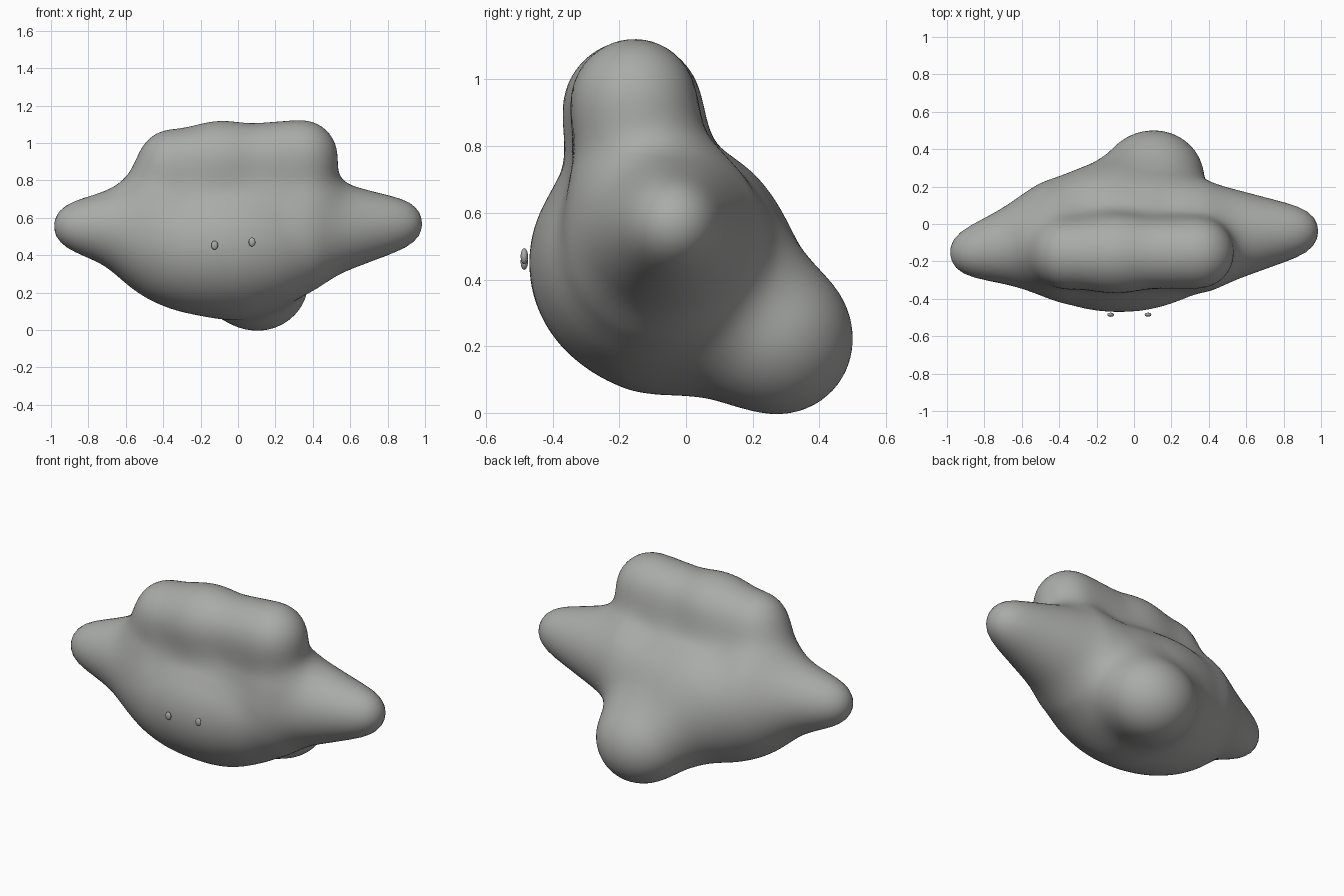
import bpy, bmesh, math
from mathutils import Vector

if "Cube" in bpy.data.objects:
    bpy.data.objects.remove(bpy.data.objects["Cube"])

grey = bpy.data.materials.new("stone grey")
grey.diffuse_color = (0.40, 0.41, 0.395, 1)
grey.use_nodes = True
grey.node_tree.nodes["Principled BSDF"].inputs["Base Color"].default_value = grey.diffuse_color

# Rounded limbs: start, start radius, end, end radius
LIMBS = [(Vector(a), ra, Vector(b), rb) for a, ra, b, rb in [
    ((-0.35, -0.16, 0.885), 0.19, (-0.10, -0.16, 0.905), 0.19),  # head crest, left
    ((-0.10, -0.16, 0.905), 0.185, (0.34, -0.155, 0.93), 0.195), # head crest, right
    ((-0.42, -0.135, 0.70), 0.20, (0.345, -0.13, 0.70), 0.205),  # crest base
    ((-0.45, -0.09, 0.535), 0.29, (-0.85, -0.15, 0.555), 0.148), # left arm
    ((0.40, -0.06, 0.54), 0.285, (0.85, -0.04, 0.565), 0.148),   # right arm
    ((0.00, -0.02, 0.36), 0.285, (0.11, 0.29, 0.205), 0.20),     # tail
    ((-0.16, 0.01, 0.45), 0.27, (0.04, 0.245, 0.25), 0.215),     # tail, left flank
    ((0.16, 0.01, 0.45), 0.26, (0.17, 0.25, 0.25), 0.20),        # tail, right flank
    ((-0.25, 0.00, 0.51), 0.20, (0.28, 0.00, 0.53), 0.19),       # back
]]
BELLY, BELLY_R = Vector((-0.08, -0.08, 0.45)), (0.60, 0.39, 0.38)
BLEND = 0.10
AXES = [(a, ra, b - a, rb - ra, (b - a).length_squared) for a, ra, b, rb in LIMBS]


def distance(p):
    """Smoothly blended distance to the belly and all limbs."""
    q = p - BELLY
    u = Vector([q[i] / BELLY_R[i] for i in range(3)])
    v = Vector([u[i] / BELLY_R[i] for i in range(3)])
    d = u.length * (u.length - 1) / max(v.length, 1e-6)
    for a, ra, ab, dr, l2 in AXES:
        w = p - a
        t = min(max(w.dot(ab) / l2, 0), 1)
        e = (w - ab * t).length - ra - dr * t
        h = max(BLEND - abs(d - e), 0) / BLEND
        d = min(d, e) - h * h * BLEND / 4
    return d


def finish(bm, name):
    mesh = bpy.data.meshes.new(name)
    bm.to_mesh(mesh)
    bm.free()
    mesh.materials.append(grey)
    for f in mesh.polygons:
        f.use_smooth = True
    ob = bpy.data.objects.new(name, mesh)
    bpy.context.collection.objects.link(ob)
    return ob


# Body: a ball shrink-wrapped onto the blended form
centre = Vector((0, -0.08, 0.5))
bm = bmesh.new()
bmesh.ops.create_icosphere(bm, subdivisions=6, radius=1)
for v in bm.verts:
    ray = v.co.normalized()
    t = 1.2
    for _ in range(50):
        d = distance(centre + ray * t)
        if d < 0.001:
            break
        t -= d * 0.9
    v.co = centre + ray * t
for _ in range(5):
    bmesh.ops.smooth_vert(bm, verts=bm.verts, factor=0.5,
                          use_axis_x=True, use_axis_y=True, use_axis_z=True)
finish(bm, "body")

# Eyes: small flattened beads just in front of the belly
for side, x, z in (("left", -0.125, 0.453), ("right", 0.075, 0.47)):
    bm = bmesh.new()
    bmesh.ops.create_uvsphere(bm, u_segments=16, v_segments=10, radius=1)
    for v in bm.verts:
        v.co = Vector((x + v.co.x * 0.018, -0.485 + v.co.y * 0.011, z + v.co.z * 0.024))
    finish(bm, side + "_eye")
